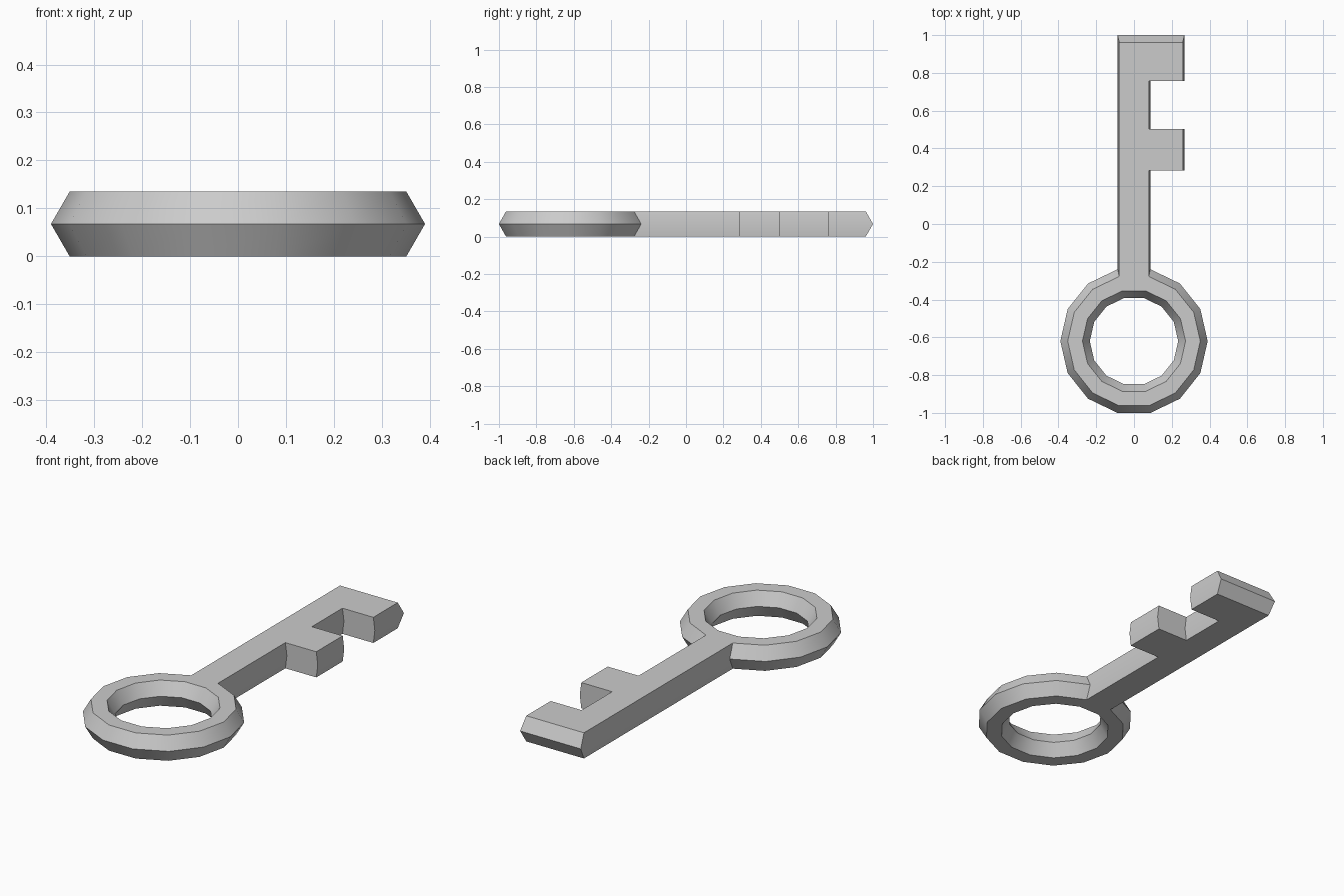
import bpy, bmesh, math

if "Cube" in bpy.data.objects:
    bpy.data.objects.remove(bpy.data.objects["Cube"])

SIDES = 14            # ring segments
RING_Y = -0.62        # ring centre
MAJOR, MINOR = 0.312, 0.078
MID = MINOR * math.sin(math.pi / 3)   # half thickness

bm = bmesh.new()

# Ring bow: hexagonal section swept round 14 segments
loops = []
for i in range(SIDES):
    a = 2 * math.pi * i / SIDES
    loop = []
    for k in range(6):
        t = k * math.pi / 3
        r = MAJOR + MINOR * math.cos(t)
        loop.append(bm.verts.new((r * math.cos(a), RING_Y + r * math.sin(a),
                                  MID + MINOR * math.sin(t))))
    loops.append(loop)

outer = []            # outer faces facing +y, from which the shaft grows
for i in range(SIDES):
    p, q = loops[i], loops[(i + 1) % SIDES]
    for k in range(6):
        n = (k + 1) % 6
        f = bm.faces.new((p[k], q[k], q[n], p[n]))
        if i == 3 and k in (0, 5):
            outer.append(f)
bm.normal_update()


def extrude(faces):
    """Extrude a face patch; return the new faces and their vertices."""
    geom = bmesh.ops.extrude_face_region(bm, geom=faces)["geom"]
    old = [f for f in faces if f.is_valid]
    if old:
        bmesh.ops.delete(bm, geom=old, context='FACES_ONLY')
    new = [g for g in geom if isinstance(g, bmesh.types.BMFace)]
    return new, {v for f in new for v in f.verts}


# Shaft: straight cuts at the tooth edges, ridged end at the tip
patch = outer
for y in (0.283, 0.503, 0.758, 1.0):
    patch, verts = extrude(patch)
    for v in verts:
        ridge = y == 1.0 and abs(v.co.z - MID) > 0.01
        v.co.y = y - 0.039 if ridge else y
bm.normal_update()

# Teeth: pull out the shaft's side faces
for lo, hi in ((0.283, 0.503), (0.758, 1.0)):
    side = [f for f in bm.faces if f.normal.x > 0.9
            and all(lo - 0.01 < v.co.y < hi + 0.01 for v in f.verts)]
    _, verts = extrude(side)
    for v in verts:
        v.co.x += 0.18

bmesh.ops.recalc_face_normals(bm, faces=bm.faces)
mesh = bpy.data.meshes.new("key")
bm.to_mesh(mesh)
bm.free()
key = bpy.data.objects.new("key", mesh)
bpy.context.collection.objects.link(key)

bpy.context.view_layer.objects.active = key
key.select_set(True)
bpy.ops.object.shade_smooth_by_angle(angle=math.radians(30))
